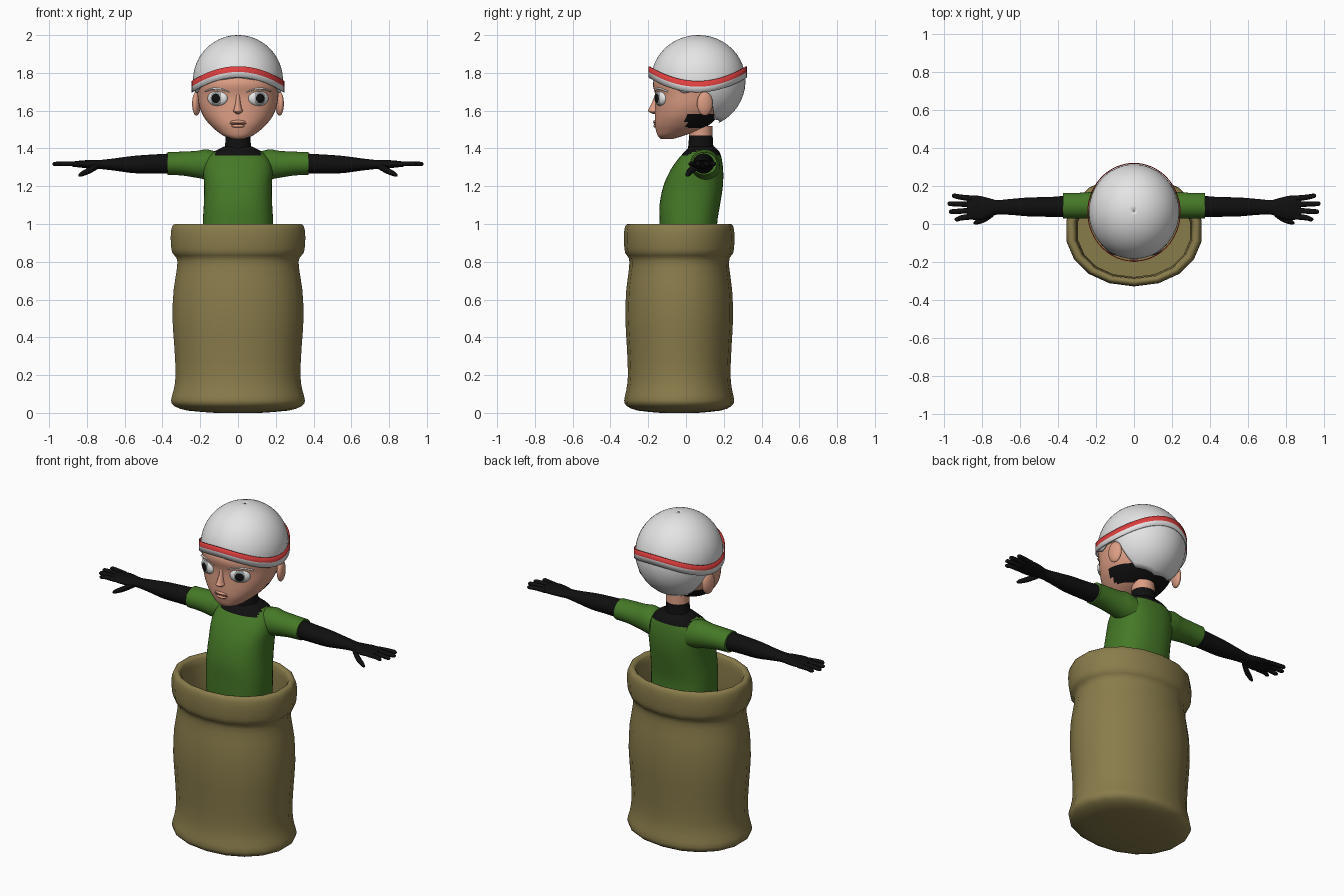
import bpy, bmesh, math
from mathutils import Vector, Matrix

cube = bpy.data.objects.get("Cube")
if cube:
    bpy.data.objects.remove(cube, do_unlink=True)


def material(name, r, g, b):
    m = bpy.data.materials.new(name)
    m.use_nodes = True
    m.diffuse_color = (r, g, b, 1)
    m.node_tree.nodes["Principled BSDF"].inputs["Base Color"].default_value = (r, g, b, 1)
    return m


TAN = material("sack tan", 0.25, 0.2, 0.07)
GREEN = material("shirt green", 0.06, 0.19, 0.02)
BLACK = material("suit black", 0.005, 0.005, 0.005)
SKIN = material("skin", 0.72, 0.34, 0.23)
WHITE = material("helmet white", 0.78, 0.78, 0.78)
RED = material("stripe red", 0.75, 0.05, 0.05)
GREY = material("iris grey", 0.3, 0.32, 0.32)
MOUTH = material("mouth line", 0.2, 0.07, 0.05)


def finish(name, bm, mats, rule=None, angle=50):
    bmesh.ops.recalc_face_normals(bm, faces=bm.faces)
    if rule:
        for f in bm.faces:
            f.material_index = rule(f.calc_center_median())
    me = bpy.data.meshes.new(name)
    bm.to_mesh(me)
    bm.free()
    for m in mats:
        me.materials.append(m)
    ob = bpy.data.objects.new(name, me)
    bpy.context.collection.objects.link(ob)
    bpy.ops.object.select_all(action="DESELECT")
    ob.select_set(True)
    bpy.context.view_layer.objects.active = ob
    bpy.ops.object.shade_smooth_by_angle(angle=math.radians(angle))
    return ob


def smooth_rows(rows, steps):
    """Catmull-Rom interpolation between cross-sections."""
    out = []
    last = len(rows) - 1
    for i in range(last):
        p = [rows[max(0, min(last, i + k))] for k in (-1, 0, 1, 2)]
        for s in range(steps):
            t = s / steps
            out.append([b + 0.5 * t * (c - a + t * (2*a - 5*b + 4*c - d + t * (3*(b - c) + d - a)))
                        for a, b, c, d in zip(*p)])
    return out + [list(rows[-1])]


def loft(name, axis, rows, mats, n=32, power=2, steps=4, side=1, rule=None, angle=50):
    """Rows along x: (x, y, z, ry, rz); along z: (z, rx, y_front, y_back)."""
    bm = bmesh.new()
    rings = []
    for row in smooth_rows(rows, steps):
        ring = []
        for k in range(n):
            a = 2 * math.pi * k / n
            c, s = [math.copysign(abs(v) ** (2 / power), v) for v in (math.cos(a), math.sin(a))]
            if axis == "x":
                x, y, z, ry, rz = row
                p = (side * x, y + ry * c, z + rz * s)
            else:
                z, rx, front, back = row
                p = (rx * s, (front + back) / 2 - (back - front) / 2 * c, z)
            ring.append(bm.verts.new(p))
        rings.append(ring)
    for a, b in zip(rings, rings[1:]):
        for k in range(n):
            bm.faces.new((a[k], a[(k + 1) % n], b[(k + 1) % n], b[k]))
    bm.faces.new(rings[0])
    bm.faces.new(rings[-1])
    return finish(name, bm, mats, rule, angle)


def ellipsoid(name, loc, radii, mat, turn=0):
    bm = bmesh.new()
    bmesh.ops.create_uvsphere(bm, u_segments=24, v_segments=16, radius=1)
    m = Matrix.Translation(loc) @ Matrix.Rotation(math.radians(turn), 4, "Z") @ Matrix.Diagonal((*radii, 1))
    bmesh.ops.transform(bm, matrix=m, verts=bm.verts)
    return finish(name, bm, [mat])


def shell(name, rows, mats, rule, thickness):
    """Closed strip of point rows around the head, given thickness."""
    bm = bmesh.new()
    rings = [[bm.verts.new(p) for p in row] for row in rows]
    n = len(rings[0])
    for i, (a, b) in enumerate(zip(rings, rings[1:])):
        for k in range(n):
            f = bm.faces.new((a[k], b[k], b[(k + 1) % n], a[(k + 1) % n]))
            f.material_index = rule(i)
    ob = finish(name, bm, mats)
    mod = ob.modifiers.new("thickness", "SOLIDIFY")
    mod.thickness = thickness
    return ob


# Sack: outer wall, rolled rim and hollow inside
sack = [(0, .12), (.012, .27), (.035, .34), (.065, .36), (.12, .346), (.2, .335), (.35, .342), (.5, .352),
        (.65, .346), (.77, .327), (.82, .33), (.845, .352), (.89, .36), (.95, .361), (.99, .352),
        (1.0, .333), (.985, .312), (.9, .304), (.75, .3), (.5, .325), (.2, .31), (.06, .3)]
loft("sack", "z", [(z, r, -.036 - .81 * r, -.036 + .81 * r) for z, r in sack],
     [TAN], n=18, power=2.1, steps=2, angle=60)

# Torso with dark collar
loft("torso", "z", [(.7, .15, -.11, .14), (.85, .18, -.135, .165), (1.0, .186, -.14, .165),
                    (1.1, .181, -.14, .18), (1.2, .179, -.12, .195), (1.28, .183, -.085, .197),
                    (1.34, .168, -.045, .19), (1.38, .13, -.01, .178), (1.41, .075, .02, .15)],
     [GREEN, BLACK], n=48, power=2.4, rule=lambda c: int(c.z > 1.358 and abs(c.x) < .118))

# Neck
loft("neck", "z", [(1.36, .085, 0, .16), (1.4, .072, .01, .147), (1.45, .066, .015, .142),
                   (1.52, .066, .015, .14)], [BLACK, SKIN], rule=lambda c: int(c.z > 1.475))

# Head with a dark band around the nape
loft("head", "z", [(1.45, .028, -.135, -.07), (1.468, .078, -.15, -.01), (1.5, .122, -.16, .08),
                   (1.53, .153, -.165, .13), (1.57, .183, -.165, .17), (1.62, .204, -.163, .2),
                   (1.68, .214, -.162, .22), (1.75, .217, -.174, .25), (1.82, .19, -.13, .23),
                   (1.9, .12, -.06, .19)], [SKIN, BLACK], n=48, power=2.2,
     rule=lambda c: int(c.y > 0 and 1.51 < c.z < 1.582))
loft("nose", "z", [(1.583, .01, -.175, -.13), (1.597, .025, -.2, -.13), (1.612, .02, -.196, -.13),
                   (1.65, .013, -.177, -.13), (1.69, .012, -.163, -.13)], [SKIN], n=16)
ellipsoid("upper_lip", (0, -.157, 1.541), (.042, .017, .01), SKIN)
ellipsoid("lower_lip", (0, -.156, 1.519), (.036, .017, .01), SKIN)
ellipsoid("mouth", (0, -.157, 1.53), (.047, .014, .004), MOUTH)

# Helmet shell, its lower edge cut around the face and ears
edge = [(0, 1.775), (45, 1.75), (72, 1.69), (84, 1.705), (103, 1.70), (113, 1.61), (124, 1.555), (181, 1.535)]


def edge_angle(deg):
    deg = min(deg, 360 - deg)
    for (a, za), (b, zb) in zip(edge, edge[1:]):
        if a <= deg < b:
            u = (za + (zb - za) * (deg - a) / (b - a) - 1.76)
            return math.acos(u / (.24 if u > 0 else .25))


def helmet_point(deg, phi):
    a = math.radians(deg)
    h = math.cos(phi)
    return (.238 * math.sin(a) * math.sin(phi), .065 - .25 * math.cos(a) * math.sin(phi),
            1.76 + h * (.24 if h > 0 else .25))


STEPS = 20
azimuths = range(0, 360, 5)
shell("helmet", [[helmet_point(d, edge_angle(d) * max(i, .05) / STEPS) for d in azimuths]
                 for i in range(STEPS + 1)], [WHITE], lambda i: 0, .005)
ellipsoid("helmet_crown", (0, .065, 1.98), (.07, .07, .0195), WHITE)


# Wavy headband: red above, white below
def band_point(deg, drop):
    a = math.radians(deg)
    return (.246 * math.sin(a), .062 - .26 * math.cos(a), 1.757 + .078 * math.cos(a) ** 2 - drop)


shell("headband", [[band_point(d, k) for d in azimuths] for k in (0, .03, .06)],
      [RED, WHITE], lambda i: i, .005)

# Paired parts
for s, word in ((1, "left"), (-1, "right")):
    # Eyes
    tilt = 25 * s
    out = Vector((math.sin(math.radians(tilt)), -math.cos(math.radians(tilt)), 0))
    eye = Vector((.108 * s, -.134, 1.665))
    ellipsoid(word + "_eye", eye, (.058, .024, .041), WHITE, tilt)
    ellipsoid(word + "_iris", eye + out * .014, (.036, .012, .036), GREY, tilt)
    ellipsoid(word + "_pupil", eye + out * .017, (.029, .011, .029), BLACK, tilt)
    loft(word + "_eyebrow", "x", [(.045, -.157, 1.698, .008, .004), (.08, -.152, 1.712, .01, .006),
                                  (.13, -.134, 1.716, .01, .006), (.175, -.1, 1.702, .008, .003)],
         [WHITE], n=12, side=s)
    # Ear
    ellipsoid(word + "_ear", (.22 * s, .1, 1.637), (.021, .043, .064), SKIN, 14 * s)
    # Sleeve and arm
    loft(word + "_sleeve", "x", [(.12, .1, 1.305, .08, .08), (.17, .1, 1.315, .077, .08),
                                 (.22, .098, 1.316, .071, .071), (.3, .097, 1.32, .067, .063),
                                 (.373, .097, 1.32, .067, .06)], [GREEN], side=s)
    loft(word + "_arm", "x", [(.36, .093, 1.32, .056, .053), (.45, .09, 1.318, .052, .05),
                              (.55, .09, 1.315, .05, .046), (.65, .09, 1.315, .042, .033),
                              (.72, .088, 1.315, .038, .025), (.76, .085, 1.315, .05, .024),
                              (.82, .085, 1.317, .064, .02), (.88, .087, 1.317, .06, .013)],
         [BLACK], side=s)
    # Fingers and thumb
    for i, (y0, y1, tip) in enumerate(((.04, .025, .945), (.071, .065, .975), (.103, .107, .982), (.134, .148, .96))):
        loft(f"{word}_finger_{i + 1}", "x", [(.85, y0, 1.317, .016, .013), (.91, (y0 + y1) / 2, 1.32, .014, .012),
                                             (tip - .012, y1, 1.318, .012, .011), (tip, y1, 1.317, .004, .004)],
             [BLACK], n=12, side=s)
    loft(word + "_thumb", "x", [(.74, .06, 1.31, .02, .018), (.785, .028, 1.285, .018, .018),
                                (.83, .01, 1.264, .013, .013), (.845, .006, 1.257, .005, .005)],
         [BLACK], n=12, side=s)
